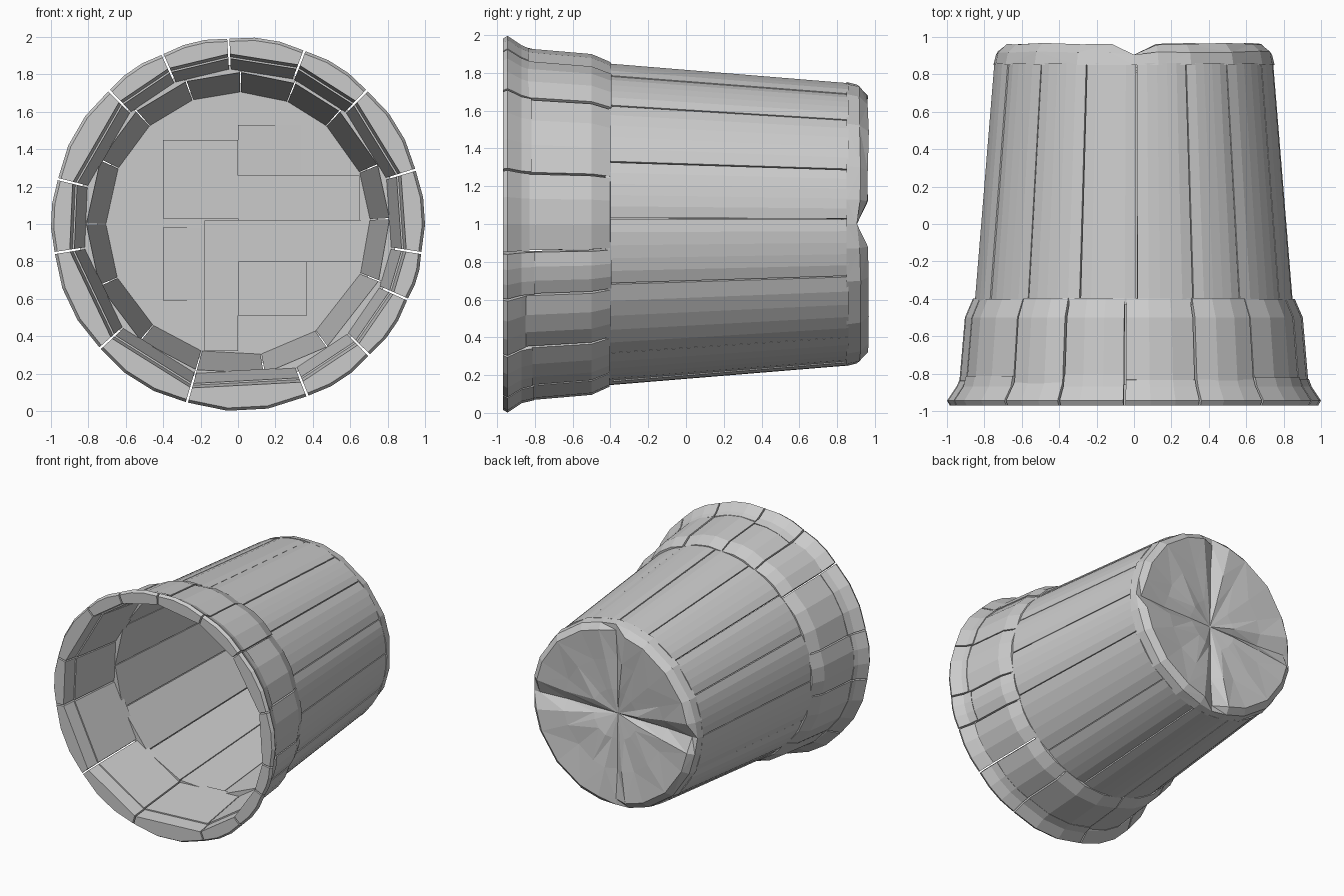
import bpy, bmesh, math, random
from mathutils import Vector

if "Cube" in bpy.data.objects:
    bpy.data.objects.remove(bpy.data.objects["Cube"])

random.seed(4)


def finish(name, bm):
    bmesh.ops.remove_doubles(bm, verts=bm.verts, dist=0.0005)
    bmesh.ops.recalc_face_normals(bm, faces=bm.faces)
    me = bpy.data.meshes.new(name)
    bm.to_mesh(me)
    bm.free()
    ob = bpy.data.objects.new(name, me)
    bpy.context.collection.objects.link(ob)
    return ob


def polar(y, r, a):
    return Vector((r * math.cos(a), y, 1 + r * math.sin(a)))


def stave(bm, a0, a1, outer, inner, n, chip, shift=0.0):
    """One curved plank: rounded outside, flat inside, with worn side edges."""
    slices = []
    mid, half = (a0 + a1) / 2, (a1 - a0) / 2
    for j in range(n + 1):
        a = a0 + (a1 - a0) * j / n
        edge = chip if j in (0, n) else 0
        chord = math.cos(half) / math.cos(a - mid)
        loop = [polar(y, r - edge, a) for y, r in outer]
        loop += [polar(y + shift, r * chord, a) for y, r in inner]
        slices.append([bm.verts.new(p) for p in loop])
    k = len(slices[0])
    for s, t in zip(slices, slices[1:]):
        for i in range(k):
            bm.faces.new((s[i], s[(i + 1) % k], t[(i + 1) % k], t[i]))
    bm.faces.new(slices[0])
    bm.faces.new(slices[-1])


def ring(name, degrees, outer, inner, n, gap, chip, dy=0.0, dr=0.0):
    bm = bmesh.new()
    for d0, d1 in zip(degrees, degrees[1:] + [degrees[0] + 360]):
        ey, er = random.uniform(-dy, dy), random.uniform(-dr, dr)
        # only the back end of each plank is uneven
        out = [(y + (ey if i == len(outer) - 1 else 0), r + er)
               for i, (y, r) in enumerate(outer)]
        stave(bm, math.radians(d0) + gap, math.radians(d1) - gap, out, inner, n, chip)
    return finish(name, bm)


hoop_cuts = [17, 46, 69, 93, 114, 134, 166, 189, 222, 254, 292, 315, 336, 351]
body_cuts = [2, 23, 48, 68, 89, 110, 132, 155, 180, 204, 230, 254, 280, 306, 338]

# long staves of the tapering body
ring("body_staves", body_cuts, [(-0.43, 0.853), (0.86, 0.747)],
     [(0.86, 0.705), (-0.43, 0.81)], 5, 0.004, 0.006, 0, 0.003)

# thick band of blocks around the mouth
ring("mouth_band", hoop_cuts,
     [(-0.86, 0.936), (-0.5, 0.905), (-0.4, 0.862)],
     [(-0.4, 0.825), (-0.86, 0.885)], 3, 0.006, 0.012, 0.006, 0.004)

# flared lip at the front
ring("flared_lip", hoop_cuts,
     [(-0.97, 0.985), (-0.945, 1.0), (-0.87, 0.95), (-0.825, 0.935)],
     [(-0.825, 0.89), (-0.97, 0.91)], 3, 0.006, 0.008, 0.025)


# carved base: four wedges separated by a cross-shaped groove
def quadrant(bm, q):
    levels = [(0.85, 0.752), (0.925, 0.738), (0.968, 0.69), (0.945, 0.45), (0.925, 0.2)]
    angles = [0, 10, 24, 45, 66, 80, 90]
    rows = []
    for i, (y, r) in enumerate(levels):
        row = []
        for j, d in enumerate(angles):
            inside = 0 < j < len(angles) - 1
            p = polar(y, r, math.radians(d + 90 * q))
            if inside and i > 0:
                p.y += random.uniform(-0.02, 0.002) * (1 if i > 2 else 0.5)
            dist = min(abs(p.x), abs(p.z - 1))
            p.y = min(p.y, 0.905 + 0.063 * min(1, dist / 0.13))
            if not inside and i > 2:
                p.y -= 0.02
            row.append(bm.verts.new(p))
        rows.append(row)
    tip = bm.verts.new((0, 0.88, 1))
    back = bm.verts.new((0, 0.85, 1))
    for s, t in zip(rows, rows[1:]):
        for j in range(len(angles) - 1):
            # split into triangles for a chiselled look
            if (j + q) % 2:
                bm.faces.new((s[j], s[j + 1], t[j + 1]))
                bm.faces.new((s[j], t[j + 1], t[j]))
            else:
                bm.faces.new((s[j], s[j + 1], t[j]))
                bm.faces.new((s[j + 1], t[j + 1], t[j]))
    for j in range(len(angles) - 1):
        bm.faces.new((rows[-1][j], rows[-1][j + 1], tip))
        bm.faces.new((rows[0][j], rows[0][j + 1], back))
    for j in (0, -1):
        bm.faces.new([row[j] for row in rows] + [tip, back])


for q in range(4):
    bm = bmesh.new()
    quadrant(bm, q)
    finish("base_wedge_%d" % (q + 1), bm)

# overlapping boards on the inside of the base: x0, x1, z0, z1, depth
boards = [
    (-0.40, 0.00, 1.03, 1.45, 0.81), (0.00, 0.65, 1.02, 1.26, 0.82),
    (0.00, 0.66, 0.80, 1.02, 0.83), (0.00, 0.37, 0.51, 0.80, 0.81),
    (-0.18, 0.00, 0.32, 1.02, 0.82), (-0.40, -0.18, 0.59, 0.98, 0.835),
    (0.00, 0.34, 1.26, 1.53, 0.835),
]
bm = bmesh.new()
for x0, x1, z0, z1, y in boards:
    made = bmesh.ops.create_cube(bm, size=1)["verts"]
    for v in made:
        v.co = Vector((x1 if v.co.x > 0 else x0,
                       0.87 if v.co.y > 0 else y + (0.012 if v.co.x > 0 else 0),
                       z1 if v.co.z > 0 else z0))
bmesh.ops.recalc_face_normals(bm, faces=bm.faces)
me = bpy.data.meshes.new("inner_boards")
bm.to_mesh(me)
bm.free()
bpy.context.collection.objects.link(bpy.data.objects.new("inner_boards", me))
